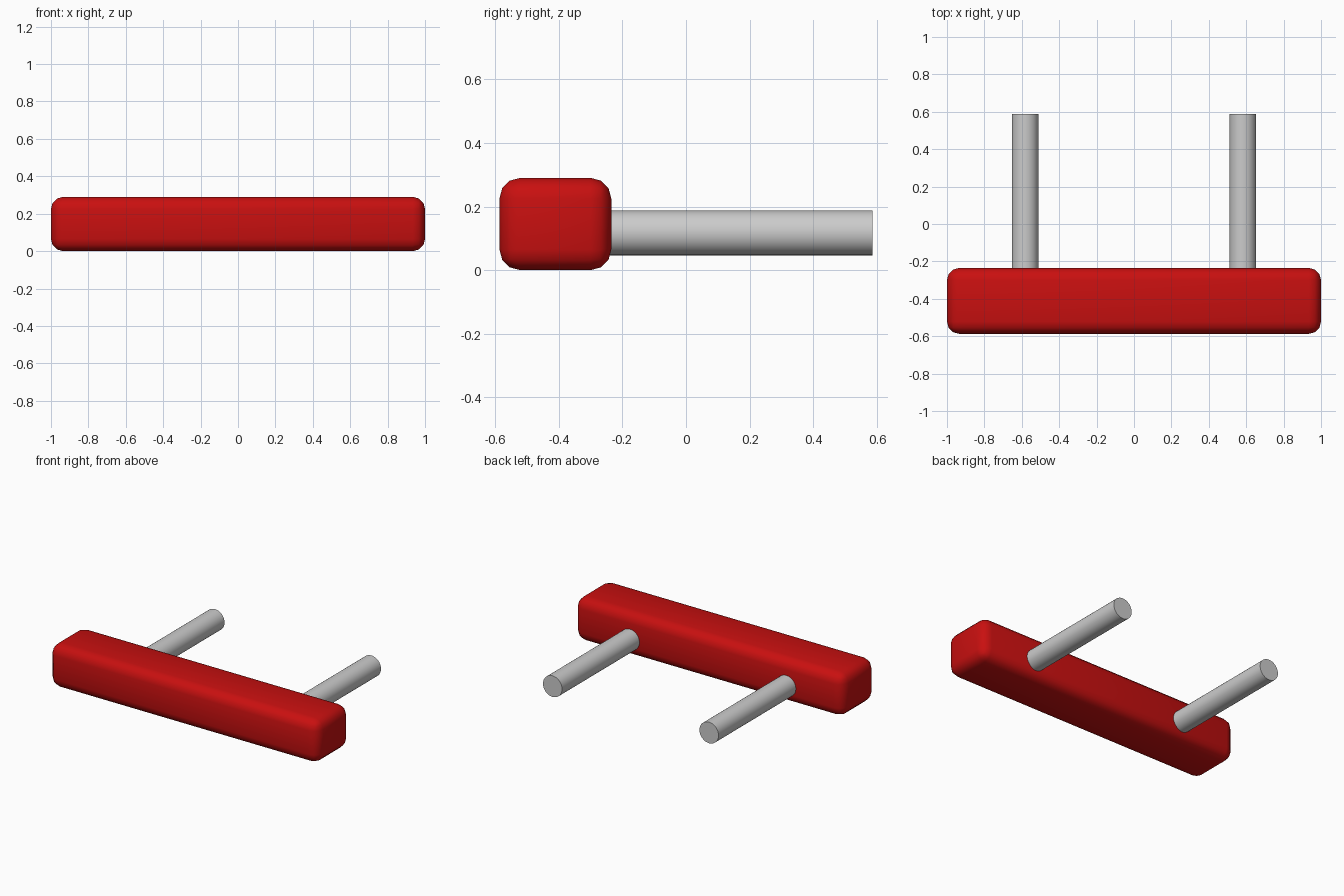
import bpy, math

if "Cube" in bpy.data.objects:
    bpy.data.objects.remove(bpy.data.objects["Cube"])


def material(name, rgb):
    m = bpy.data.materials.new(name)
    m.diffuse_color = (*rgb, 1)
    m.use_nodes = True
    m.node_tree.nodes["Principled BSDF"].inputs["Base Color"].default_value = m.diffuse_color
    return m


RED = material("red", (0.58, 0.005, 0.005))
GREY = material("light grey", (0.6, 0.6, 0.6))

# Padded cross bar with rounded edges
bpy.ops.mesh.primitive_cube_add(size=1, location=(0, -0.411, 0.145))
bar = bpy.context.object
bar.name = "cross_bar"
bar.scale = (2.0, 0.352, 0.29)
bpy.ops.object.transform_apply(location=False, rotation=False, scale=True)
bevel = bar.modifiers.new("rounded_edges", 'BEVEL')
bevel.width = 0.065
bevel.segments = 3
bevel.limit_method = 'NONE'
bpy.ops.object.modifier_apply(modifier=bevel.name)
bpy.ops.object.shade_smooth()
bar.data.materials.append(RED)

# Two support rods running back from the bar
FRONT, BACK = -0.26, 0.587
for side, label in ((-1, "left"), (1, "right")):
    bpy.ops.mesh.primitive_cylinder_add(
        vertices=32, radius=0.071, depth=BACK - FRONT,
        location=(side * 0.582, (FRONT + BACK) / 2, 0.117),
        rotation=(math.pi / 2, 0, 0))
    rod = bpy.context.object
    rod.name = label + "_support_rod"
    rod.data.materials.append(GREY)
    bpy.ops.object.shade_smooth_by_angle(angle=math.radians(35))
